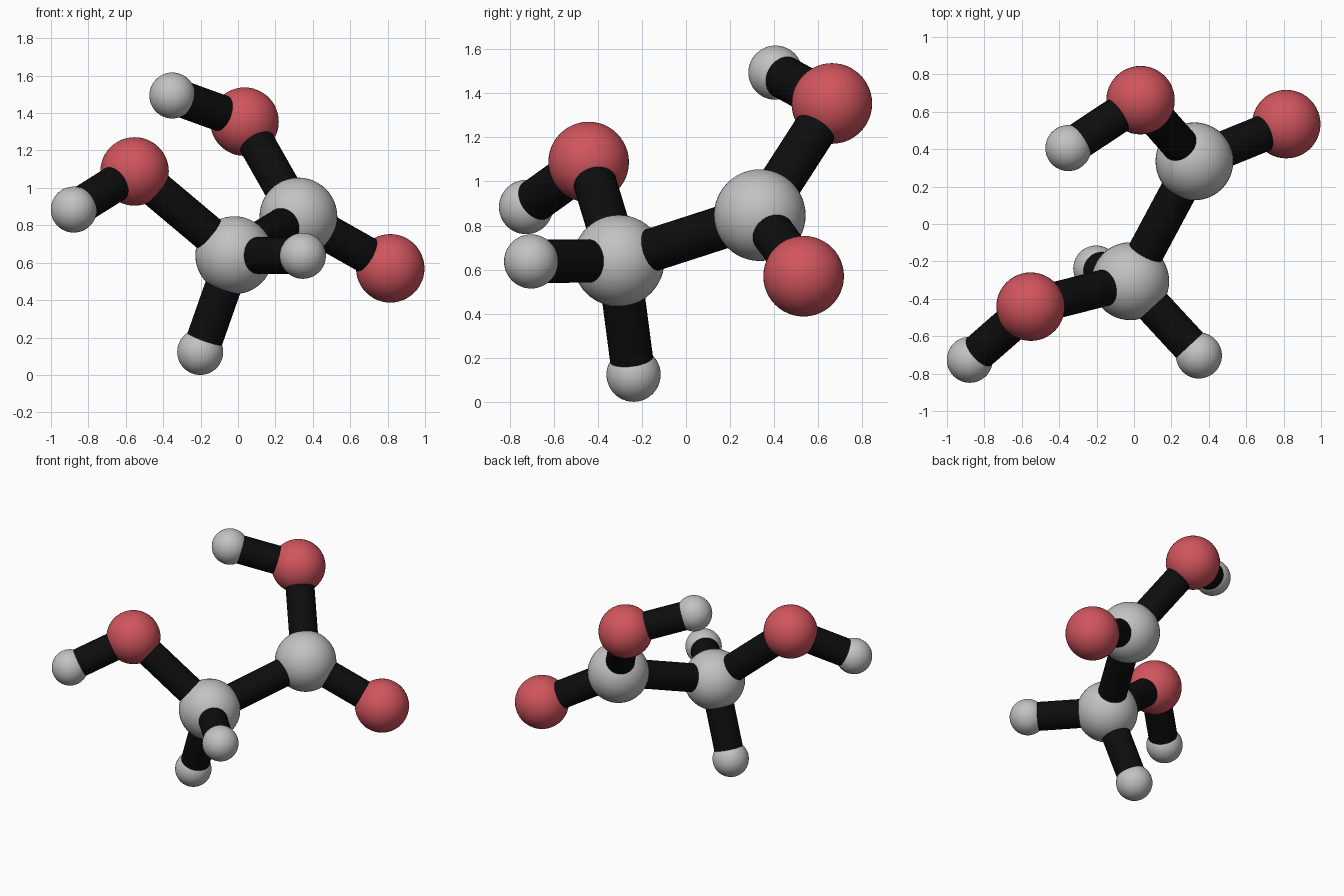
import bpy
import math
from mathutils import Vector

cube = bpy.data.objects.get("Cube")
if cube:
    bpy.data.objects.remove(cube, do_unlink=True)


def make_material(name, colour):
    mat = bpy.data.materials.new(name)
    mat.use_nodes = True
    mat.diffuse_color = (*colour, 1)
    bsdf = mat.node_tree.nodes["Principled BSDF"]
    bsdf.inputs["Base Color"].default_value = (*colour, 1)
    bsdf.inputs["Roughness"].default_value = 0.6
    return mat


GREY = make_material("light grey", (0.54, 0.54, 0.54))
RED = make_material("soft red", (0.64, 0.09, 0.11))
BLACK = make_material("black", (0.004, 0.004, 0.004))

# Radius and colour of each kind of atom
KINDS = {
    "carbon": (0.208, GREY),
    "oxygen": (0.183, RED),
    "hydrogen": (0.123, GREY),
}
BOND_RADIUS = 0.098

# Atom centres
ATOMS = {
    "carbon_lower": (-0.02, -0.306, 0.64),
    "carbon_upper": (0.323, 0.335, 0.847),
    "oxygen_left_arm": (-0.553, -0.442, 1.088),
    "oxygen_top": (0.035, 0.662, 1.354),
    "oxygen_side": (0.814, 0.534, 0.57),
    "hydrogen_left_arm": (-0.878, -0.726, 0.884),
    "hydrogen_top": (-0.351, 0.406, 1.494),
    "hydrogen_front": (0.347, -0.703, 0.637),
    "hydrogen_bottom": (-0.202, -0.238, 0.123),
}

BONDS = [
    ("carbon_lower", "carbon_upper"),
    ("carbon_lower", "oxygen_left_arm"),
    ("carbon_lower", "hydrogen_front"),
    ("carbon_lower", "hydrogen_bottom"),
    ("carbon_upper", "oxygen_top"),
    ("carbon_upper", "oxygen_side"),
    ("oxygen_left_arm", "hydrogen_left_arm"),
    ("oxygen_top", "hydrogen_top"),
]


def finish(name, mat):
    obj = bpy.context.object
    obj.name = name
    obj.data.materials.append(mat)
    bpy.ops.object.shade_smooth_by_angle(angle=math.radians(40))


# Atom balls
for name, centre in ATOMS.items():
    radius, mat = KINDS[name.split("_")[0]]
    bpy.ops.mesh.primitive_uv_sphere_add(
        segments=48, ring_count=24, radius=radius, location=centre)
    finish(name, mat)

# Bond rods running from centre to centre
for start, end in BONDS:
    a, b = Vector(ATOMS[start]), Vector(ATOMS[end])
    axis = b - a
    bpy.ops.mesh.primitive_cylinder_add(
        vertices=32, radius=BOND_RADIUS, depth=axis.length,
        location=(a + b) / 2,
        rotation=axis.to_track_quat("Z", "Y").to_euler())
    finish(f"bond_{start}_to_{end}", BLACK)
